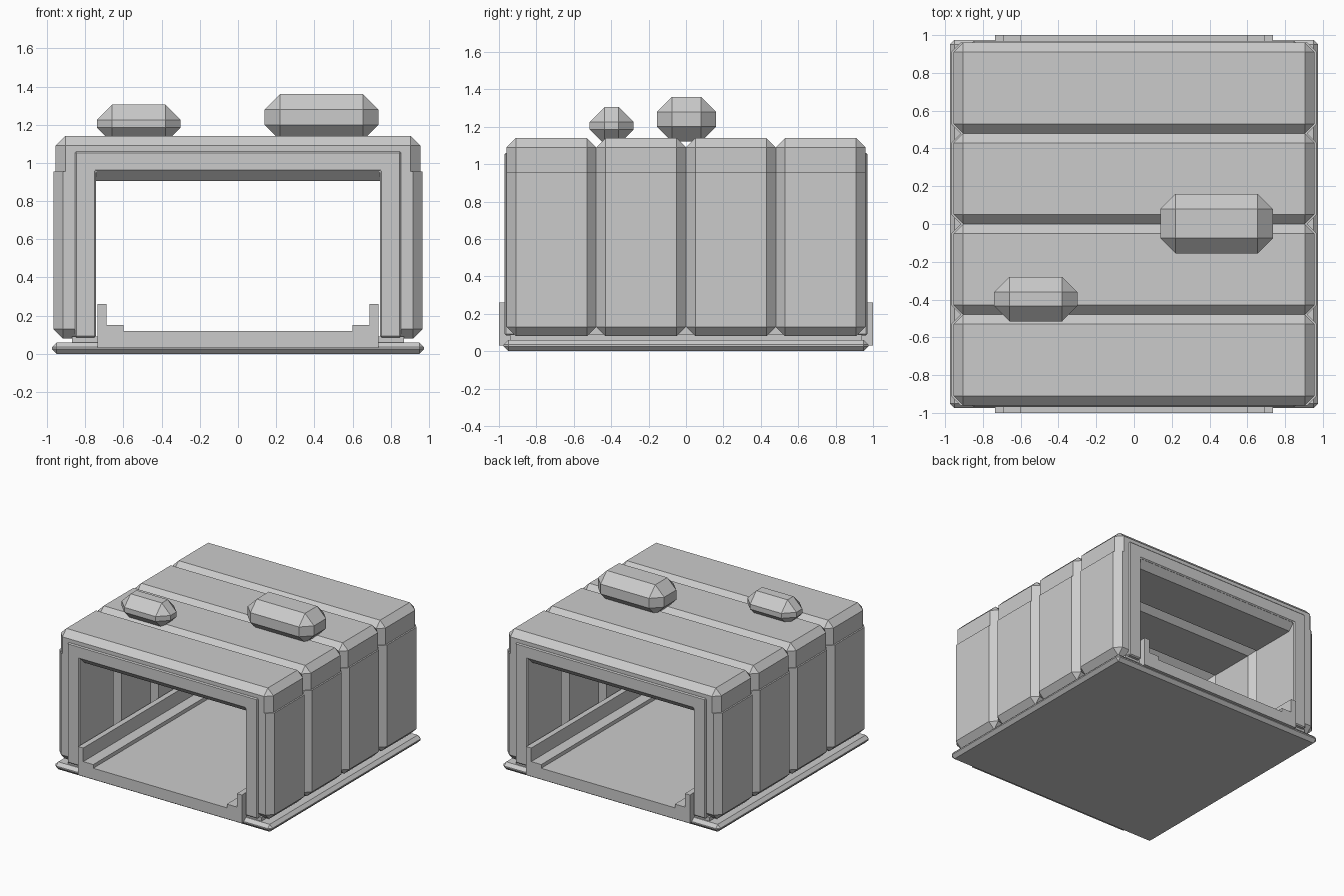
import bpy
import bmesh

old = bpy.data.objects.get("Cube")
if old:
    bpy.data.objects.remove(old, do_unlink=True)

grey = bpy.data.materials.new("light_grey")
grey.use_nodes = True
grey.diffuse_color = (0.6, 0.6, 0.6, 1)
grey.node_tree.nodes["Principled BSDF"].inputs["Base Color"].default_value = (0.6, 0.6, 0.6, 1)


def finish(name, bm):
    bmesh.ops.recalc_face_normals(bm, faces=bm.faces)
    mesh = bpy.data.meshes.new(name)
    bm.to_mesh(mesh)
    bm.free()
    mesh.materials.append(grey)
    obj = bpy.data.objects.new(name, mesh)
    bpy.context.collection.objects.link(obj)
    return obj


def chamfer(bm, edges, width):
    bmesh.ops.bevel(bm, geom=edges, offset=width, offset_type='OFFSET',
                    segments=1, affect='EDGES', profile=0.5)


def block(name, x, y, z, cut=0, flat_top=False):
    """Box between the given limits with chamfered edges."""
    bm = bmesh.new()
    bmesh.ops.create_cube(bm, size=1)
    for v in bm.verts:
        v.co = [lim[0] if c < 0 else lim[1] for c, lim in zip(v.co, (x, y, z))]
    if cut:
        edges = [e for e in bm.edges
                 if not (flat_top and all(v.co.z > z[1] - 0.001 for v in e.verts))]
        chamfer(bm, edges, cut)
    return finish(name, bm)


def extrude_profile(name, half, y0, y1, cut=0):
    """Mirror a half outline in x and extrude it along y."""
    outline = half + [(-x, z) for x, z in reversed(half)]
    bm = bmesh.new()
    face = bm.faces.new([bm.verts.new((x, y0, z)) for x, z in outline])
    out = bmesh.ops.extrude_face_region(bm, geom=[face])
    for v in out["geom"]:
        if isinstance(v, bmesh.types.BMVert):
            v.co.y = y1
    bmesh.ops.recalc_face_normals(bm, faces=bm.faces)
    if cut:
        chamfer(bm, bm.edges[:], cut)
    return finish(name, bm)


# Ground plate and the narrow plinth under the walls
block("base_plate", (-0.975, 0.975), (-0.975, 0.975), (0, 0.06), 0.025)
for side, name in ((-1, "right_plinth"), (1, "left_plinth")):
    block(name, sorted((side * 0.72, side * 0.87)), (-0.94, 0.94), (0.04, 0.09))

# Floor with stepped kerbs along both sides
extrude_profile("floor", [(0.735, 0.03), (0.735, 0.26), (0.69, 0.26),
                          (0.69, 0.15), (0.6, 0.15), (0.6, 0.12)], -1, 1)

# Four wall and roof segments
pitch = 0.48
for i in range(4):
    span = ((i - 2) * pitch, (i - 1) * pitch)
    for side, name in ((-1, "right_wall"), (1, "left_wall")):
        block(f"{name}_{i + 1}", sorted((side * 0.747, side * 0.967)), span,
              (0.08, 0.955), 0.05, flat_top=True)
    block(f"roof_{i + 1}", (-0.955, 0.955), span, (0.905, 1.14), 0.05)

# Door frames at both ends
frame = [(0.745, 0.085), (0.855, 0.085), (0.855, 1.06)]
inner = [(0.745, 0.955)]
for side, name in ((-1, "front_frame"), (1, "back_frame")):
    outline = inner + frame
    extrude_profile(name, outline, side * 0.97, side * 0.9, 0.008)

# Faceted boulders on the roof
block("large_boulder", (0.14, 0.735), (-0.155, 0.16), (1.12, 1.36), 0.08)
block("small_boulder", (-0.74, -0.3), (-0.515, -0.28), (1.105, 1.305), 0.08)
